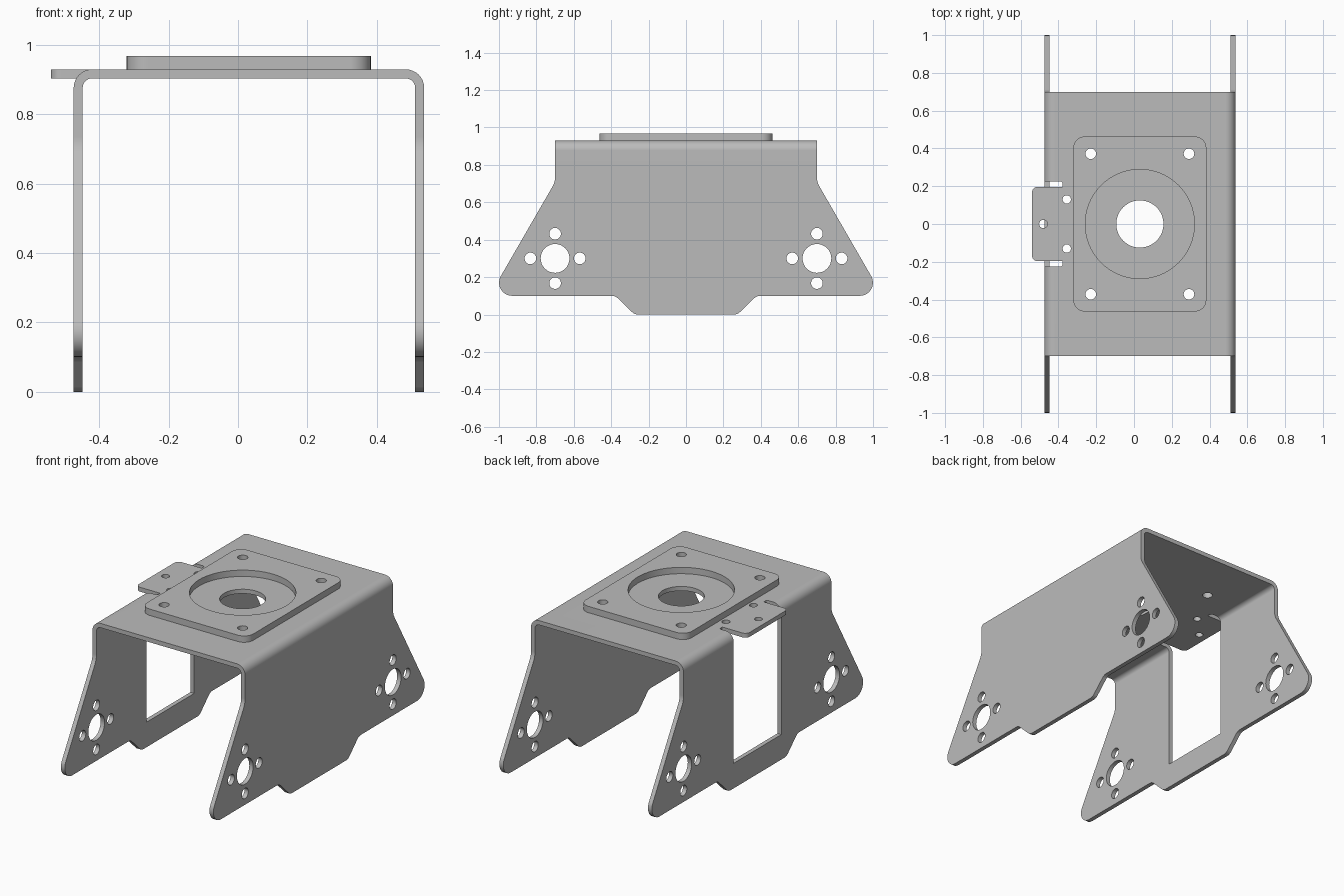
import bpy
import bmesh
from math import cos, sin, tan, pi, radians
from mathutils import Vector

if "Cube" in bpy.data.objects:
    bpy.data.objects.remove(bpy.data.objects["Cube"], do_unlink=True)

# One plain metal colour
metal = bpy.data.materials.new("grey metal")
metal.use_nodes = True
grey = (0.5, 0.5, 0.5, 1)
metal.diffuse_color = grey
metal.node_tree.nodes["Principled BSDF"].inputs["Base Color"].default_value = grey


def rounded(corners, steps=8):
    """Outline with each (a, b, radius) corner filleted."""
    out = []
    for i, (a, b, r) in enumerate(corners):
        p = Vector((a, b))
        if not r:
            out.append(p)
            continue
        u = (Vector(corners[i - 1][:2]) - p).normalized()
        v = (Vector(corners[(i + 1) % len(corners)][:2]) - p).normalized()
        half = u.angle(v) / 2
        centre = p + (u + v).normalized() * (r / sin(half))
        start = p + u * (r / tan(half)) - centre
        end = p + v * (r / tan(half)) - centre
        turn = start.angle_signed(end)
        for k in range(steps + 1):
            t = -turn * k / steps
            out.append(centre + Vector((start.x * cos(t) - start.y * sin(t),
                                        start.x * sin(t) + start.y * cos(t))))
    return out


def circle(a, b, r, n=32):
    return [Vector((a + r * cos(2 * pi * k / n), b + r * sin(2 * pi * k / n))) for k in range(n)]


def rectangle(a0, a1, b0, b1, r):
    return rounded([(a0, b0, r), (a1, b0, r), (a1, b1, r), (a0, b1, r)])


PLACE = {"x": lambda p, h: (h, p.x, p.y),
         "y": lambda p, h: (p.x, h, p.y),
         "z": lambda p, h: (p.x, p.y, h)}


def prisms(name, outlines, axis, lo, hi):
    """One object holding each outline extruded along an axis."""
    bm = bmesh.new()
    for outline in outlines:
        a, b = ([bm.verts.new(PLACE[axis](p, h)) for p in outline] for h in (lo, hi))
        bm.faces.new(a)
        bm.faces.new(b)
        for i in range(len(a)):
            bm.faces.new((a[i - 1], a[i], b[i], b[i - 1]))
    bmesh.ops.recalc_face_normals(bm, faces=bm.faces)
    mesh = bpy.data.meshes.new(name)
    bm.to_mesh(mesh)
    bm.free()
    mesh.materials.append(metal)
    obj = bpy.data.objects.new(name, mesh)
    bpy.context.collection.objects.link(obj)
    return obj


def activate(obj):
    bpy.ops.object.select_all(action="DESELECT")
    obj.select_set(True)
    bpy.context.view_layer.objects.active = obj


def combine(obj, tool, operation):
    """Apply a boolean and remove the tool object."""
    activate(obj)
    mod = obj.modifiers.new("combine", "BOOLEAN")
    mod.operation, mod.solver, mod.object = operation, "EXACT", tool
    bpy.ops.object.modifier_apply(modifier=mod.name)
    bpy.data.objects.remove(tool, do_unlink=True)


def finish(obj):
    activate(obj)
    bpy.ops.object.shade_smooth_by_angle(angle=radians(30))
    mod = obj.modifiers.new("flat normals", "WEIGHTED_NORMAL")
    mod.keep_sharp = True


TOP, UNDER = 0.93, 0.904
MID_X = 0.031

# Folded sheet: bent U section along y
bracket = prisms("folded_bracket", [rounded([
    (-0.474, -0.1, 0), (-0.474, TOP, 0.053), (0.537, TOP, 0.053), (0.537, -0.1, 0),
    (0.511, -0.1, 0), (0.511, UNDER, 0.027), (-0.448, UNDER, 0.027), (-0.448, -0.1, 0)])],
    "y", -1.1, 1.1)

# Side silhouette trims the walls and the top
half = [(0.7, 1.1, 0), (0.7, 0.708, 0.1), (1.051, 0.1, 0.07),
        (0.378, 0.1, 0.05), (0.275, 0, 0.05)]
side = half + [(-y, z, r) for y, z, r in reversed(half)]
combine(bracket, prisms("side_trim", [rounded(side)], "x", -1, 1), "INTERSECT")

# Window in one wall, with the tab left straight above it
notch = rounded([(-0.7, -0.225, 0), (-0.378, -0.225, 0.012),
                 (-0.378, 0.225, 0.012), (-0.7, 0.225, 0)])
combine(bracket, prisms("window_cut", [notch], "z", 0.15, 1.1), "DIFFERENCE")
tab = rounded([(-0.54, -0.197, 0.03), (-0.36, -0.197, 0),
               (-0.36, 0.197, 0), (-0.54, 0.197, 0.03)])
combine(bracket, prisms("tab", [tab], "z", UNDER, TOP), "UNION")

# Motor holes through both walls
wall_holes = []
for y in (-0.7, 0.7):
    wall_holes.append(circle(y, 0.3, 0.077))
    for dy, dz in ((0.132, 0), (-0.132, 0), (0, 0.132), (0, -0.132)):
        wall_holes.append(circle(y + dy, 0.3 + dz, 0.031))
combine(bracket, prisms("wall_holes", wall_holes, "x", -1, 1), "DIFFERENCE")

# Holes through the top and the tab
screws = [circle(MID_X + dx, dy, 0.028) for dx in (-0.26, 0.26) for dy in (-0.372, 0.372)]
tab_holes = [circle(-0.48, 0, 0.022), circle(-0.356, 0.13, 0.022), circle(-0.356, -0.13, 0.022)]
combine(bracket, prisms("top_holes", screws + tab_holes + [circle(MID_X, 0, 0.125, 48)],
                        "z", 0.8, 1.1), "DIFFERENCE")
finish(bracket)

# Raised mounting plate with a round seat
plate = prisms("mounting_plate", [rectangle(-0.321, 0.383, -0.463, 0.463, 0.06)],
               "z", TOP, 0.968)
combine(plate, prisms("plate_holes", screws + [circle(MID_X, 0, 0.289, 64)], "z", 0.8, 1.1),
        "DIFFERENCE")
finish(plate)
